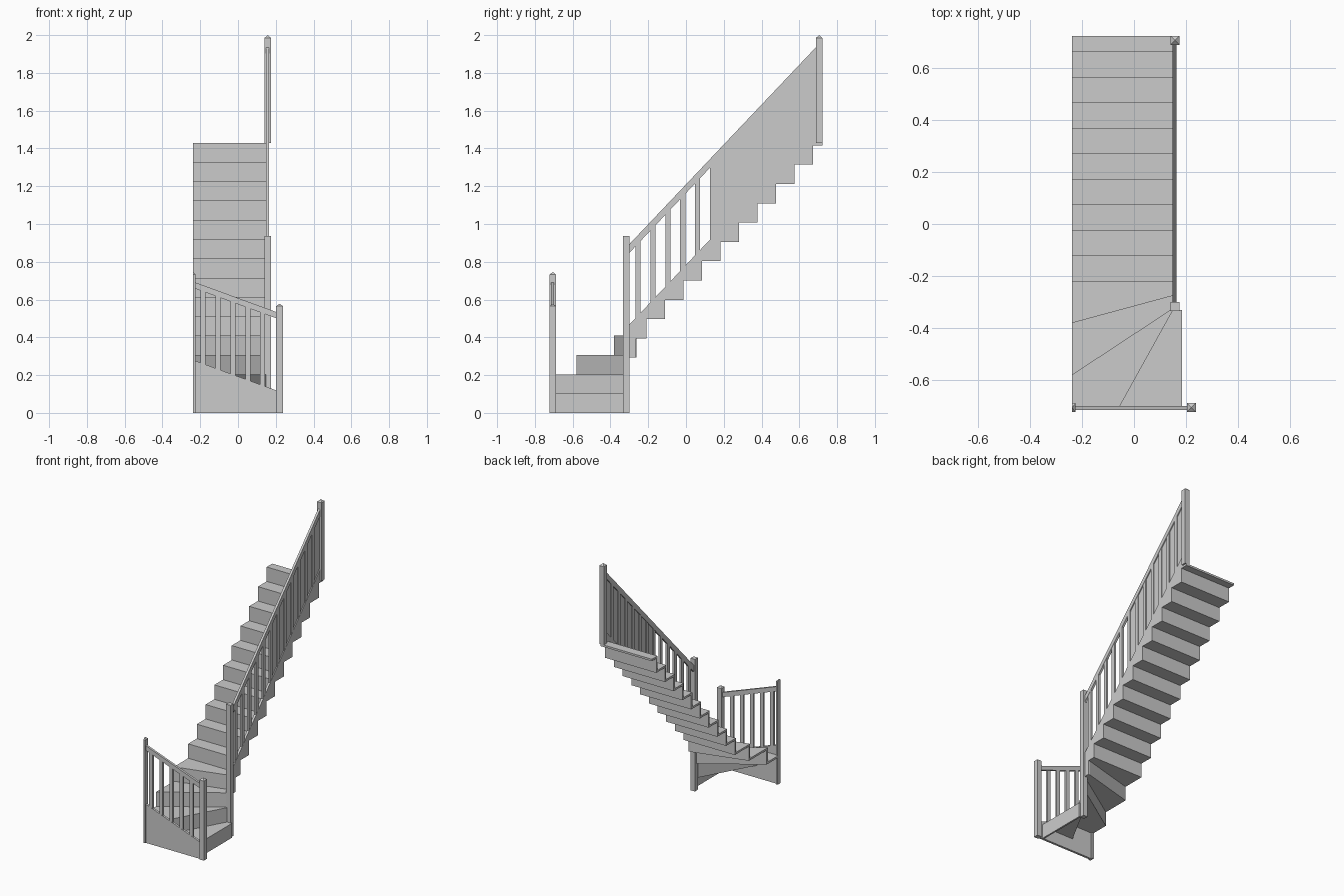
import bpy, bmesh
from mathutils import Vector

if "Cube" in bpy.data.objects:
    bpy.data.objects.remove(bpy.data.objects["Cube"])

R = 1.43 / 14          # rise per step
GO = 0.0978            # going of a straight step
T, RT = 0.014, 0.012   # tread and riser thickness
XL, YF = -0.2375, -0.70


def prism(name, pts, axis, a, b):
    """Extrude a 2D outline along an axis from a to b."""
    def place(p, t):
        return {'x': (t, p[0], p[1]), 'y': (p[0], t, p[1]), 'z': (p[0], p[1], t)}[axis]
    bm = bmesh.new()
    lo = [bm.verts.new(place(p, a)) for p in pts]
    hi = [bm.verts.new(place(p, b)) for p in pts]
    n = len(pts)
    bm.faces.new(lo)
    bm.faces.new(hi[::-1])
    for i in range(n):
        j = (i + 1) % n
        bm.faces.new((lo[i], hi[i], hi[j], lo[j]))
    bmesh.ops.recalc_face_normals(bm, faces=bm.faces)
    me = bpy.data.meshes.new(name)
    bm.to_mesh(me)
    bm.free()
    ob = bpy.data.objects.new(name, me)
    bpy.context.collection.objects.link(ob)
    return ob


def newel(name, x0, x1, y0, y1, z0, z1, apex=None):
    """Square post, with an optional low pyramid cap."""
    ob = prism(name, [(x0, y0), (x1, y0), (x1, y1), (x0, y1)], 'z', z0, z1)
    if apex:
        bm = bmesh.new()
        bm.from_mesh(ob.data)
        bm.faces.ensure_lookup_table()
        top = max(bm.faces, key=lambda f: f.calc_center_median().z)
        tip = bmesh.ops.poke(bm, faces=[top])['verts'][0]
        tip.co = Vector(apex)
        bm.to_mesh(ob.data)
        bm.free()


def balustrade(name, axis, mid, u0, u1, top, slope, rail_h, gap_h, first, count):
    """Sloping handrail and balusters; returns the stringer top function."""
    rail = lambda u: top + slope * (u - u0)
    base = lambda u: rail(u) - gap_h
    prism(name + "_handrail", [(u0, rail(u0) - rail_h), (u1, rail(u1) - rail_h),
                               (u1, rail(u1)), (u0, rail(u0))], axis, mid - .008, mid + .008)
    for i in range(count):
        a = first + i * 0.0788
        b = a + 0.027
        prism(f"{name}_baluster_{i + 1}", [(a, base(a) - .005), (b, base(b) - .005),
              (b, rail(b) - rail_h + .005), (a, rail(a) - rail_h + .005)],
              axis, mid - .007, mid + .007)
    return rail, base


# Riser lines: inner end by the newel, outer end at the far side
lines = [((.185, -.33), (.185, YF)), ((.15, -.33), (-.055, YF)),
         ((.15, -.325), (XL, -.58)), ((.15, -.275), (XL, -.38))]
lines += [((.15, -.22 + GO * i), (XL, -.22 + GO * i)) for i in range(10)]
lines.append(((.15, .7225), (XL, .7225)))

# Treads and risers
for k in range(14):
    (r0, l0), (r1, l1) = lines[k], lines[k + 1]
    z = (k + 1) * R
    pts = [r0, l0, l1, r1]
    if k == 1:
        pts.insert(2, (XL, YF))
    prism(f"tread_{k + 1}", pts, 'z', z - T, z)
    dx, dy = ((-RT, 0), (-RT * 1.15, 0), (0, RT * 1.2))[k] if k < 3 else (0, RT)
    prism(f"riser_{k + 1}", [r0, l0, (l0[0] + dx, l0[1] + dy), (r0[0] + dx, r0[1] + dy)],
          'z', max(0, z - R - T), z - T)

# Newel posts
newel("front_newel", .2025, .2375, -.7225, -.6875, 0, .565, (.22, -.705, .578))
newel("wall_half_newel", XL, -.224, -.7225, -.6875, 0, .732, (XL, -.705, .746))
newel("corner_newel", .14, .175, -.334, -.299, 0, .937)
newel("top_newel", .14, .175, .6875, .7225, 1.43, 1.985, (.1575, .705, 2.0))

# Front balustrade and its closed string panel
rail, base = balustrade("front", 'y', -.706, -.23, .205, .692, -.365, .033, .415, -.198, 5)
prism("front_string", [(-.23, 0), (.205, 0), (.205, base(.205)), (-.23, base(-.23))],
      'y', -.714, -.698)

# Flight balustrade with saw-tooth string
rail, base = balustrade("flight", 'x', .156, -.30, .69, .893, 1.0555, .046, .426, -.267, 12)
saw = [(-.30, 3 * R - T), (-.264, 3 * R - T), (-.264, 4 * R - T)]
for i in range(10):
    y = -.22 + GO * i + RT
    saw += [(y, (4 + i) * R - T), (y, (5 + i) * R - T)]
saw += [(.7225, 14 * R - T), (.7225, 14 * R), (.69, 14 * R), (.69, base(.69)), (-.30, base(-.30))]
prism("flight_string", saw, 'x', .148, .164)

# Thin infill panel behind the upper balusters
prism("infill_panel", [(.135, base(.135) - .005), (.69, base(.69) - .005),
                       (.69, rail(.69) - .04), (.135, rail(.135) - .04)], 'x', .155, .157)
